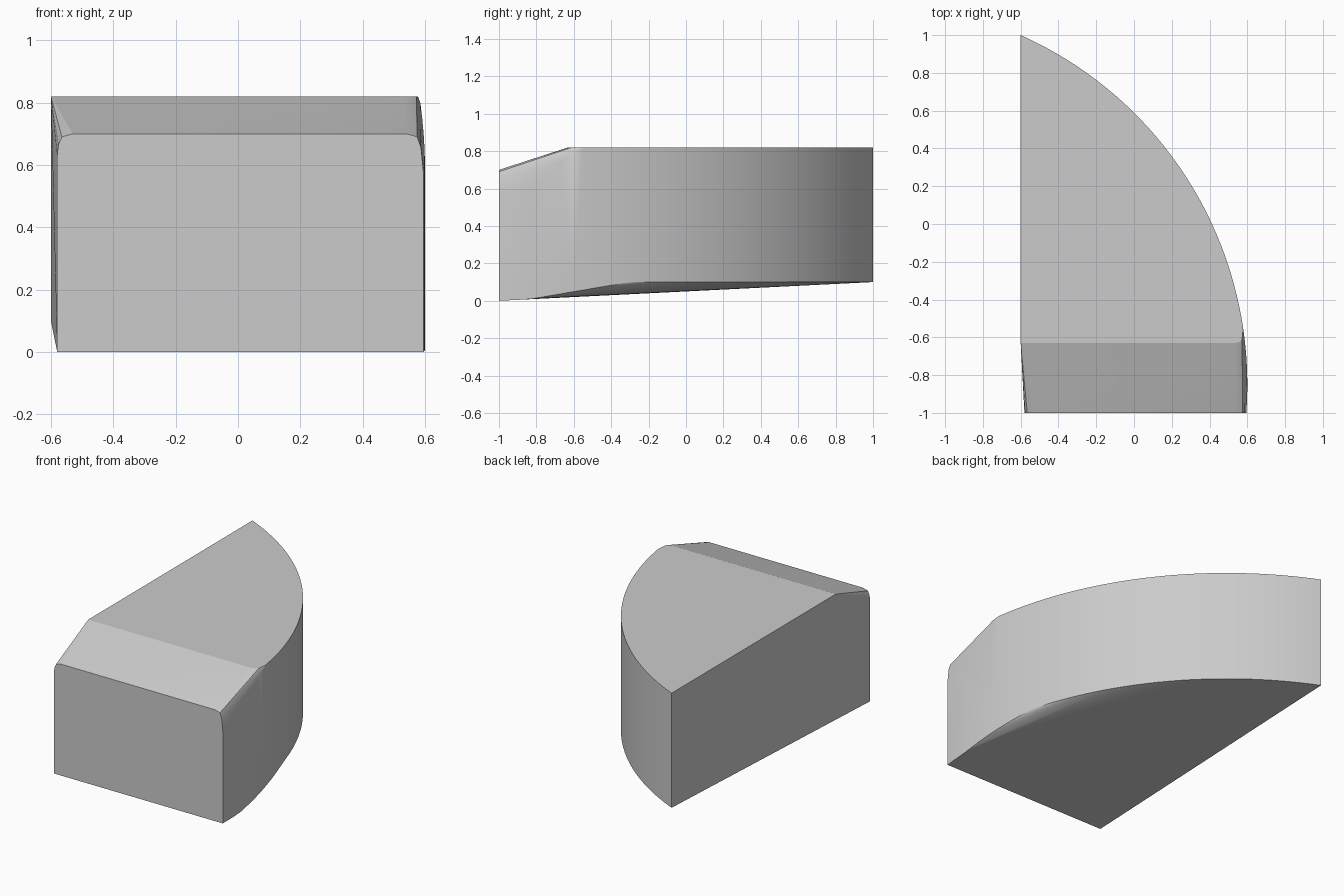
import bpy, bmesh, math

if "Cube" in bpy.data.objects:
    bpy.data.objects.remove(bpy.data.objects["Cube"])

# Curved right side: circle through the back-left corner, widest near the front
R, CX, CY = 2.026, -1.426, -0.85
SEGMENTS = 44


def ramp(t, a, b, va, vb):
    """Linear blend from va at a to vb at b, clamped outside."""
    f = max(0.0, min(1.0, (t - a) / (b - a)))
    return va + (vb - va) * f


points = []

# Curved wall: lower rim rises to 0.1, upper rim drops toward the front
a0, a1 = math.asin((-1 - CY) / R), math.asin((1 - CY) / R)
for i in range(SEGMENTS + 1):
    a = a0 + (a1 - a0) * i / SEGMENTS
    x, y = CX + R * math.cos(a), CY + R * math.sin(a)
    low = 0.05 * (y + 1) if y < -0.84 else ramp(y, -0.84, -0.3, 0.008, 0.1)
    high = ramp(y, -0.85, -0.58, 0.58, 0.82)
    points += [(x, y, low), (x, y, high)]

# Straight left wall and front end of the flat top
points += [(-0.6, 1, 0.1), (-0.6, 1, 0.82), (-0.6, -0.63, 0.82),
           (0.53, -0.63, 0.82), (0.56, -0.625, 0.82), (0.572, -0.61, 0.82)]

# Front face with rounded upper corners
front = [(-0.58, 0), (-0.58, 0.63), (-0.576, 0.665), (-0.565, 0.69), (-0.53, 0.70),
         (0.54, 0.70), (0.575, 0.69), (0.587, 0.655), (0.594, 0.58), (0.594, 0)]
points += [(x, -1, z) for x, z in front]

# Wrap the outline points into one solid wedge
bm = bmesh.new()
for p in points:
    bm.verts.new(p)
res = bmesh.ops.convex_hull(bm, input=bm.verts[:])
loose = [v for v in bm.verts if not v.link_faces]
bmesh.ops.delete(bm, geom=loose, context='VERTS')
bmesh.ops.dissolve_limit(bm, angle_limit=math.radians(0.3),
                         verts=bm.verts[:], edges=bm.edges[:])
bmesh.ops.recalc_face_normals(bm, faces=bm.faces[:])

mesh = bpy.data.meshes.new("curved_wedge")
bm.to_mesh(mesh)
bm.free()
wedge = bpy.data.objects.new("curved_wedge", mesh)
bpy.context.collection.objects.link(wedge)

# Single plain grey
grey = bpy.data.materials.new("light_grey")
grey.diffuse_color = (0.6, 0.6, 0.6, 1)
grey.use_nodes = True
grey.node_tree.nodes["Principled BSDF"].inputs["Base Color"].default_value = grey.diffuse_color
mesh.materials.append(grey)

bpy.context.view_layer.objects.active = wedge
wedge.select_set(True)
bpy.ops.object.shade_smooth_by_angle(angle=math.radians(15))
